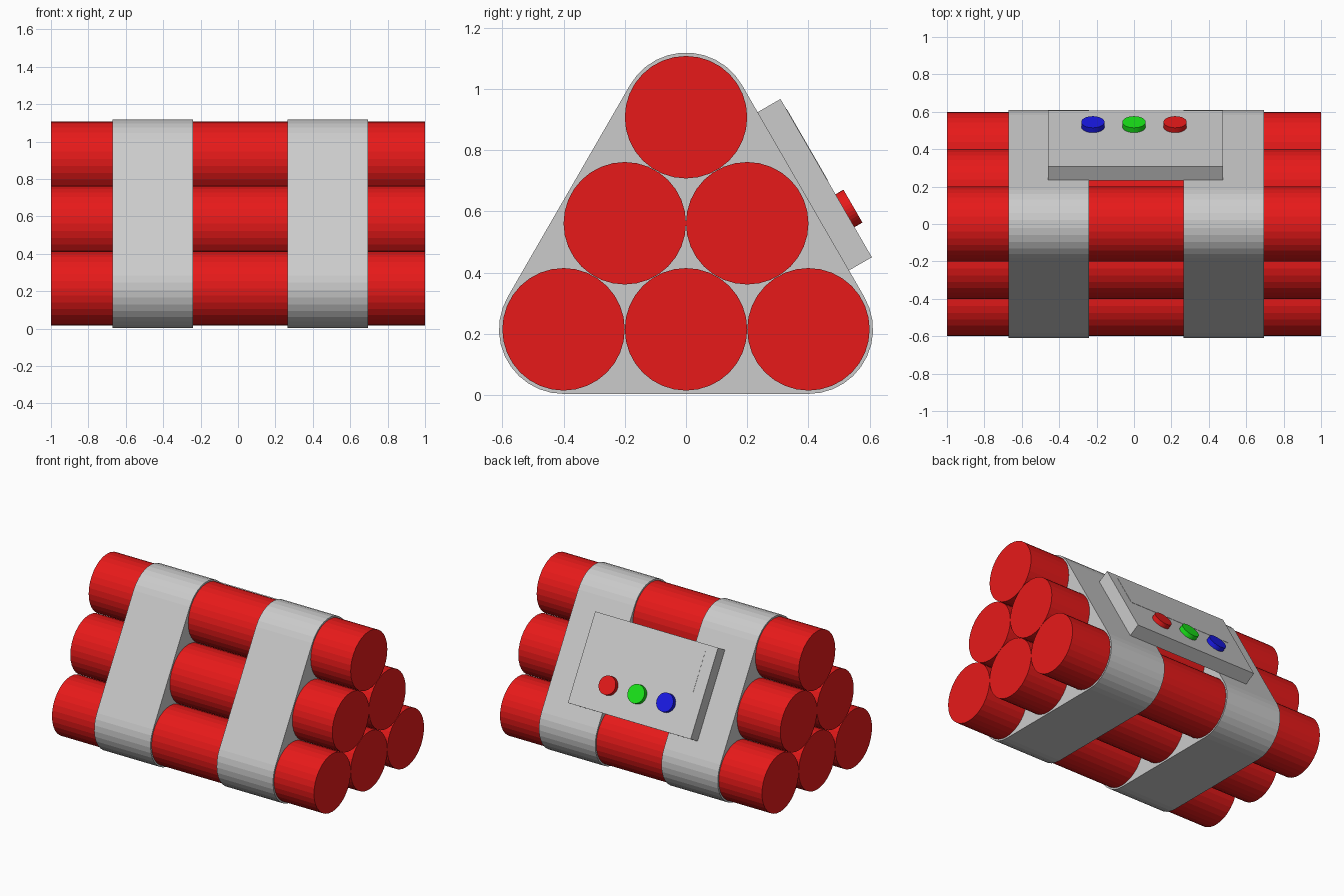
import bpy
import bmesh
from math import cos, sin, radians, pi
from mathutils import Matrix, Vector

if "Cube" in bpy.data.objects:
    bpy.data.objects.remove(bpy.data.objects["Cube"])

R = 0.2                      # tube radius
Z0 = 0.215                   # centre height of bottom row
ROW = R * 3 ** 0.5           # spacing between stacked rows


def material(name, rgb):
    m = bpy.data.materials.new(name)
    m.diffuse_color = (*rgb, 1)
    m.use_nodes = True
    m.node_tree.nodes["Principled BSDF"].inputs["Base Color"].default_value = m.diffuse_color
    return m


red = material("red", (0.8, 0.01, 0.01))
green = material("green", (0.01, 0.8, 0.01))
blue = material("blue", (0.01, 0.01, 0.8))


def finish(name, bm, mat=None):
    bmesh.ops.recalc_face_normals(bm, faces=bm.faces)
    mesh = bpy.data.meshes.new(name)
    bm.to_mesh(mesh)
    bm.free()
    obj = bpy.data.objects.new(name, mesh)
    bpy.context.collection.objects.link(obj)
    if mat:
        mesh.materials.append(mat)
    return obj


def cylinder(name, radius, depth, matrix, mat):
    bm = bmesh.new()
    bmesh.ops.create_cone(bm, cap_ends=True, segments=32, radius1=radius,
                          radius2=radius, depth=depth, matrix=matrix)
    return finish(name, bm, mat)


def box(name, size, matrix):
    bm = bmesh.new()
    bmesh.ops.create_cube(bm, size=1, matrix=matrix @ Matrix.Diagonal((*size, 1)))
    return finish(name, bm)


# Six tubes stacked 3-2-1
for row in range(3):
    count = 3 - row
    for i in range(count):
        y = (i - (count - 1) / 2) * 2 * R
        place = Matrix.Translation((0, y, Z0 + row * ROW)) @ Matrix.Rotation(pi / 2, 4, 'Y')
        cylinder(f"tube_{row}_{i}", R, 2, place, red)

# Two straps: solid rounded triangles wrapped round the stack
corners = [(2 * R, Z0, -90), (0, Z0 + 2 * ROW, 30), (-2 * R, Z0, 150)]
STEPS = 11
for name, x0, x1 in (("strap_left", -0.67, -0.24), ("strap_right", 0.265, 0.695)):
    bm = bmesh.new()
    ring = []
    for cy, cz, start in corners:
        for s in range(STEPS + 1):
            a = radians(start + 120 * s / STEPS)
            ring.append(bm.verts.new((x0, cy + 0.211 * cos(a), cz + 0.211 * sin(a))))
    face = bm.faces.new(ring)
    new = bmesh.ops.extrude_face_region(bm, geom=[face], use_keep_orig=True)["geom"]
    bmesh.ops.translate(bm, vec=(x1 - x0, 0, 0),
                        verts=[v for v in new if isinstance(v, bmesh.types.BMVert)])
    finish(name, bm)

# Sloped frame on the back: local x = x, local y = up the slope, local z = outward
slope = Matrix.Rotation(radians(-60), 4, 'X')
up = Vector((0, -0.5, 3 ** 0.5 / 2))
out = Vector((0, 3 ** 0.5 / 2, 0.5))


def on_slope(x, u, n):
    frame = Matrix((Vector((1, 0, 0)), up, out)).transposed().to_4x4()
    return Matrix.Translation(Vector((x, 0, 0)) + up * u + out * n) @ frame


# Control panel with a nearly flush plate and three buttons
box("panel", (0.938, 0.597, 0.087), on_slope(0.008, 0.385, 0.7075))
box("panel_plate", (0.79, 0.27, 0.004), on_slope(0.015, 0.51, 0.7505))
for name, x, mat in (("button_blue", -0.22, blue), ("button_green", 0, green),
                     ("button_red", 0.22, red)):
    cylinder(name, 0.062, 0.04, on_slope(x, 0.262, 0.761), mat)
